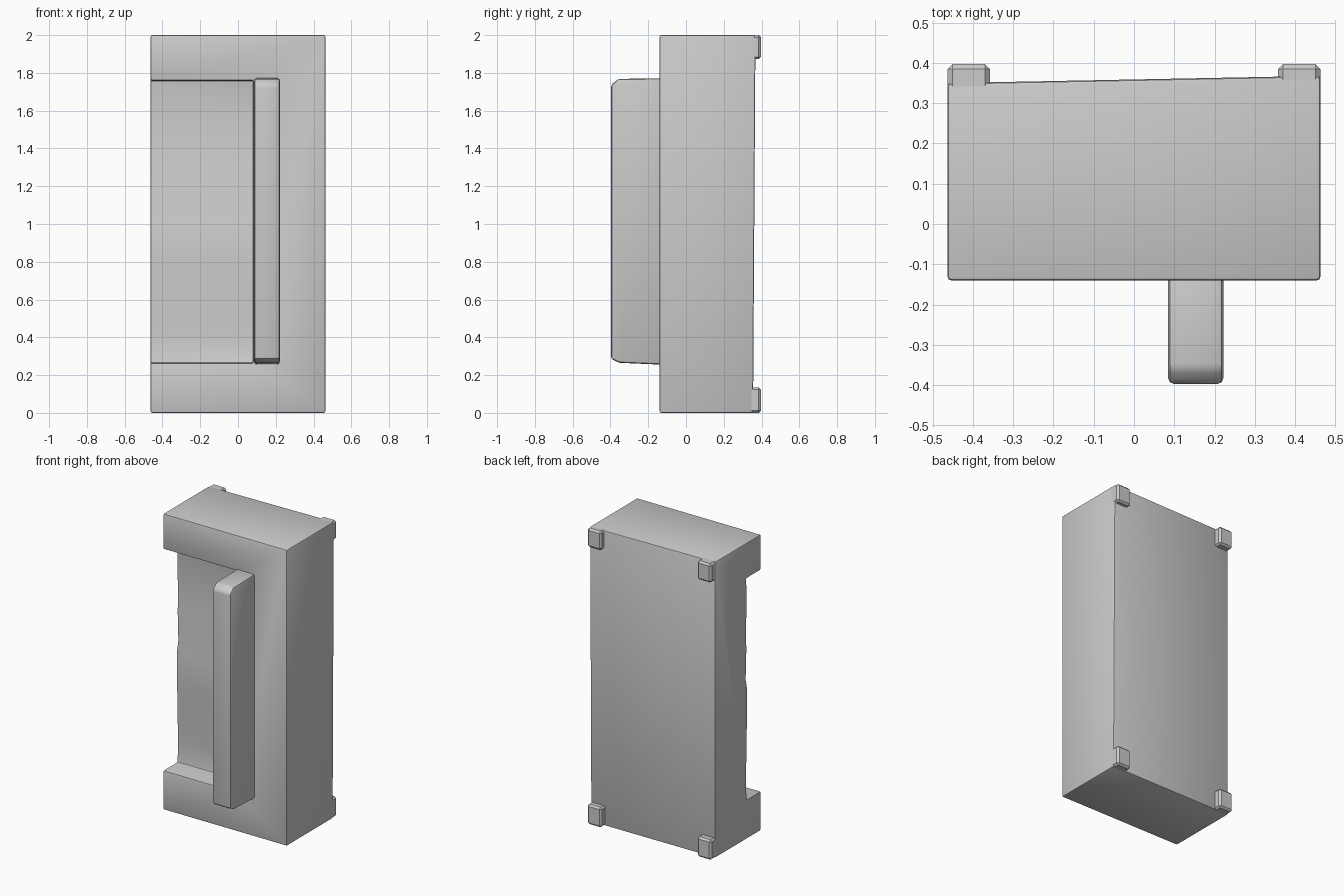
import bpy, bmesh

if "Cube" in bpy.data.objects:
    bpy.data.objects.remove(bpy.data.objects["Cube"])


def extrude_profile(name, profile, x0, x1):
    """Extrude a closed (y, z) profile along x."""
    bm = bmesh.new()
    face = bm.faces.new([bm.verts.new((x0, y, z)) for y, z in profile])
    ext = bmesh.ops.extrude_face_region(bm, geom=[face])
    moved = [v for v in ext["geom"] if isinstance(v, bmesh.types.BMVert)]
    bmesh.ops.translate(bm, verts=moved, vec=(x1 - x0, 0, 0))
    bmesh.ops.recalc_face_normals(bm, faces=bm.faces[:])
    mesh = bpy.data.meshes.new(name)
    bm.to_mesh(mesh)
    bm.free()
    obj = bpy.data.objects.new(name, mesh)
    bpy.context.collection.objects.link(obj)
    return obj


def box(name, x, y, z):
    return extrude_profile(name, [(y[0], z[0]), (y[1], z[0]), (y[1], z[1]), (y[0], z[1])], *x)


def finish(obj, width, segments=2):
    """Round the edges, apply the modifiers and shade."""
    bev = obj.modifiers.new("edge", "BEVEL")
    bev.width, bev.segments = width, segments
    bev.limit_method, bev.angle_limit = "ANGLE", 0.6
    bpy.ops.object.select_all(action="DESELECT")
    obj.select_set(True)
    bpy.context.view_layer.objects.active = obj
    for mod in list(obj.modifiers):
        bpy.ops.object.modifier_apply(modifier=mod.name)
    bpy.ops.object.shade_smooth_by_angle(angle=0.5)


# Main block, its back very slightly skewed at the upper right
body = box("body", (-0.463, 0.463), (-0.14, 0.35), (0, 2))
for v in body.data.vertices:
    if v.co.x > 0 and v.co.y > 0:
        v.co.y += 0.018 if v.co.z > 1 else 0.005

# Recess open to the left side, with a gently uneven floor
floor = [(0.01, 0.265), (0.015, 0.4), (0.01, 0.57), (0.005, 0.8), (0.005, 1.02),
         (0.018, 1.08), (0.01, 1.3), (0.016, 1.33), (0.01, 1.55), (0.012, 1.76)]
cutter = extrude_profile("recess_cutter", [(-0.3, 0.265)] + floor + [(-0.3, 1.76)], -0.6, 0.082)
cutter.hide_render = True
cut = body.modifiers.new("recess", "BOOLEAN")
cut.operation, cut.object, cut.solver = "DIFFERENCE", cutter, "EXACT"
finish(body, 0.009)
bpy.data.objects.remove(cutter)

# Upright handle fin beside the recess
fin = extrude_profile("handle_fin", [(-0.12, 0.255), (-0.35, 0.265), (-0.397, 0.285),
                                     (-0.397, 1.735), (-0.36, 1.768), (-0.12, 1.772)], 0.085, 0.222)
finish(fin, 0.014)

# Four small feet on the back corners
for side, sx in (("left", -1), ("right", 1)):
    for level, z in (("lower", (0, 0.135)), ("upper", (1.873, 2))):
        foot = box(f"{level}_{side}_foot", sorted((sx * 0.358, sx * 0.463)), (0.325, 0.397), z)
        finish(foot, 0.012, 1)
